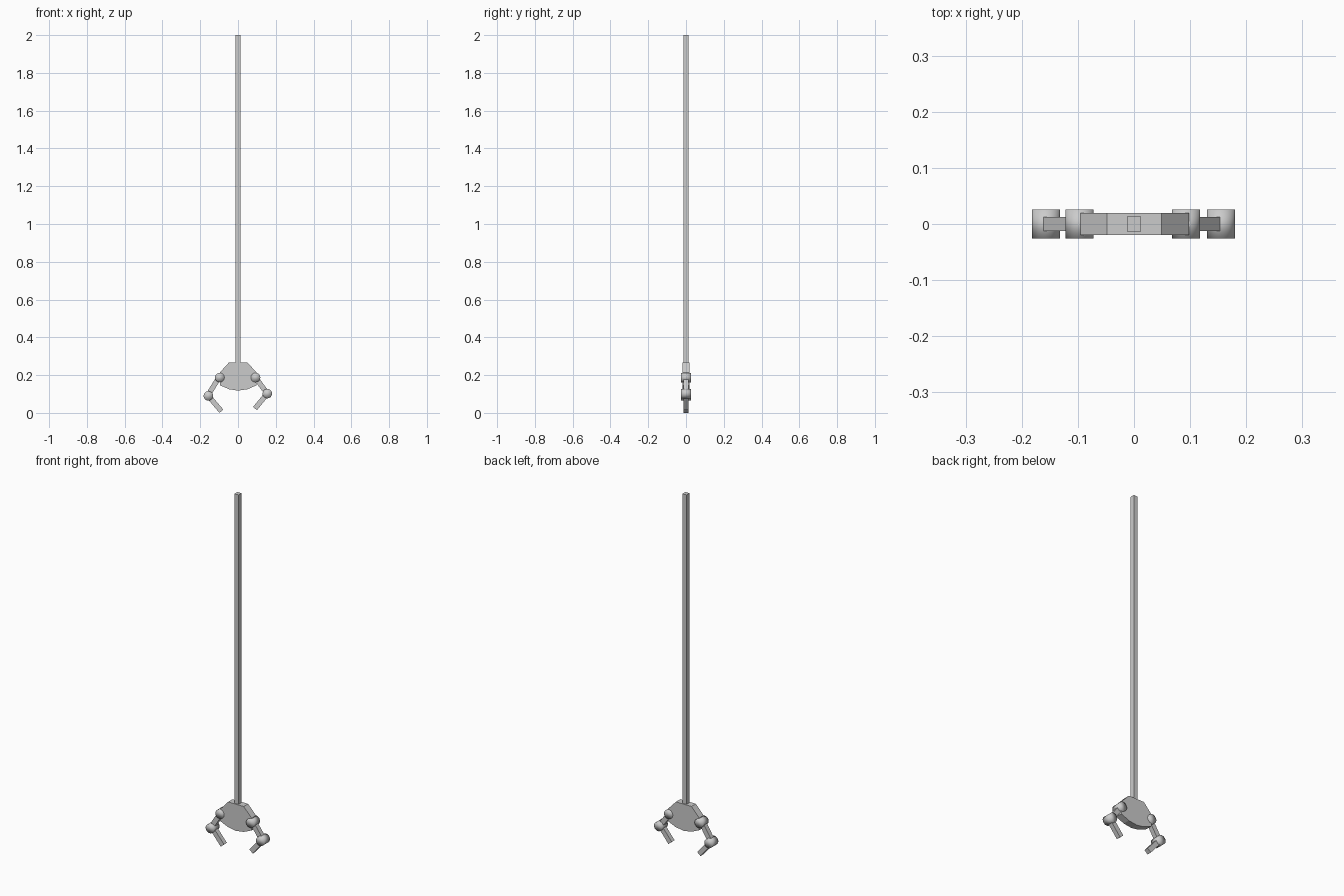
import bpy, bmesh, math
from mathutils import Vector

if "Cube" in bpy.data.objects:
    bpy.data.objects.remove(bpy.data.objects["Cube"])


def make_object(name, bm, smooth=False):
    bmesh.ops.recalc_face_normals(bm, faces=bm.faces)
    for f in bm.faces:
        f.smooth = smooth
    mesh = bpy.data.meshes.new(name)
    bm.to_mesh(mesh)
    bm.free()
    obj = bpy.data.objects.new(name, mesh)
    bpy.context.collection.objects.link(obj)
    return obj


def plate(name, outline, half_depth):
    """Extrude an x-z outline symmetrically along y."""
    bm = bmesh.new()
    face = bm.faces.new([bm.verts.new((x, -half_depth, z)) for x, z in outline])
    ext = bmesh.ops.extrude_face_region(bm, geom=[face])["geom"]
    verts = [g for g in ext if isinstance(g, bmesh.types.BMVert)]
    bmesh.ops.translate(bm, verts=verts, vec=(0, 2 * half_depth, 0))
    return make_object(name, bm)


def link(name, a, b, half_width=0.0135, half_depth=0.0125):
    """Rectangular bar between two x-z points."""
    a, b = Vector(a), Vector(b)
    d = (b - a).normalized()
    n = Vector((-d.y, d.x)) * half_width
    return plate(name, [a + n, b + n, b - n, a - n], half_depth)


def joint(name, centre, radius=0.025, half_depth=0.0262):
    """Smooth round pivot with its axis along y."""
    pts = [(centre[0] + radius * math.cos(math.tau * i / 32),
            centre[1] + radius * math.sin(math.tau * i / 32)) for i in range(32)]
    obj = plate(name, pts, half_depth)
    obj.data.shade_smooth()
    return obj


# Long square cable pole
plate("pole", [(-0.0125, 0.25), (0.0125, 0.25), (0.0125, 2.0), (-0.0125, 2.0)], 0.013)

# Faceted claw body
plate("claw_body", [(-0.048, 0.267), (0.049, 0.267), (0.098, 0.215), (0.098, 0.146),
                    (0.05, 0.125), (0.0, 0.118), (-0.046, 0.125), (-0.095, 0.146),
                    (-0.095, 0.215)], 0.0195)

# Two jointed fingers: shoulder, knuckle, tip
fingers = {
    "left": ((-0.097, 0.187), (-0.157, 0.09), (-0.088, 0.0088), -0.004),
    "right": ((0.093, 0.187), (0.155, 0.102), (0.09, 0.023), 0.0),
}
for side, (shoulder, knuckle, tip, shift) in fingers.items():
    joint(side + "_shoulder_joint", shoulder)
    joint(side + "_knuckle_joint", knuckle)
    link(side + "_upper_finger", (shoulder[0] + shift, shoulder[1]),
         (knuckle[0] + shift, knuckle[1]))
    link(side + "_finger_tip", knuckle, tip)
